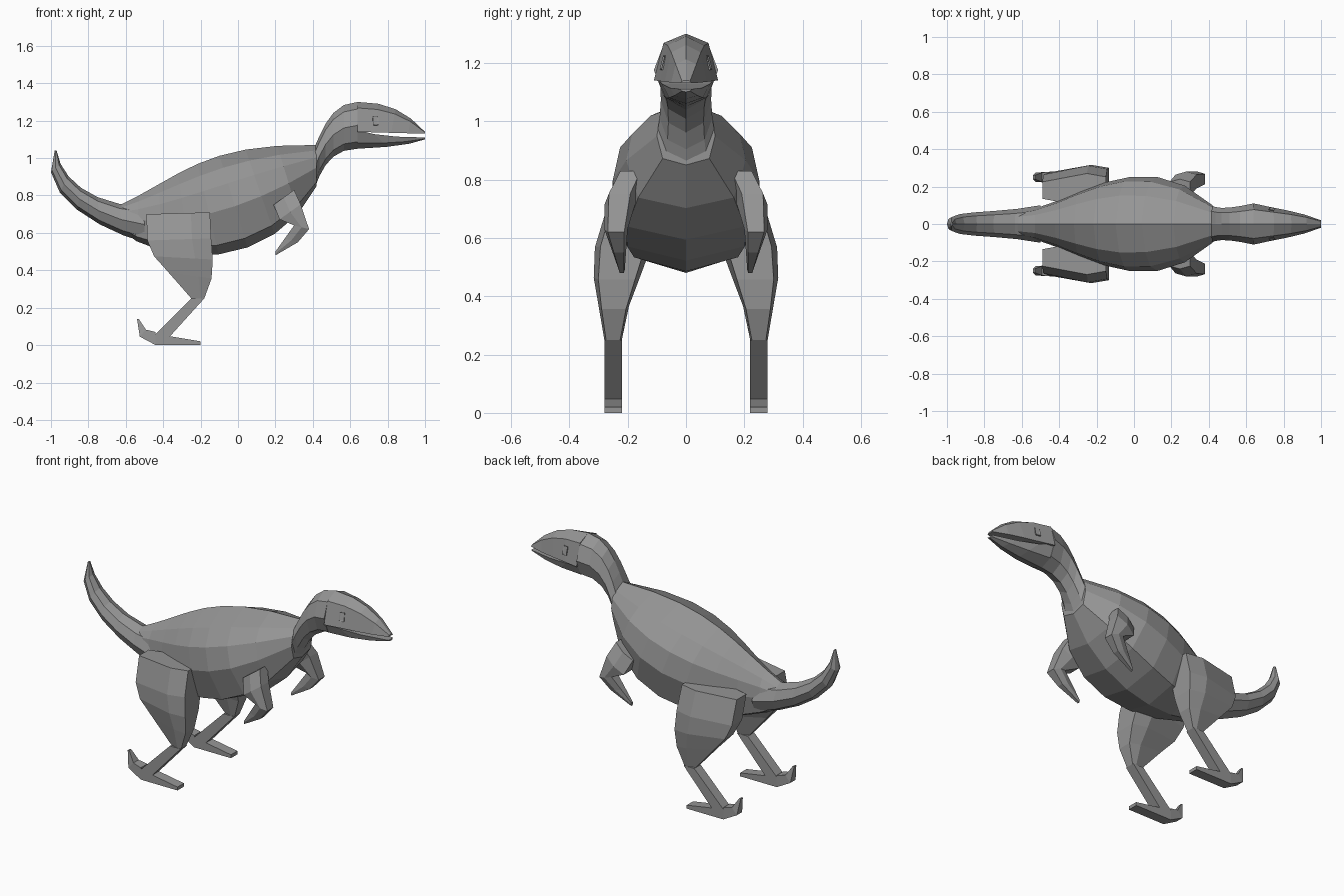
import bpy
import bmesh
from mathutils import Euler, Matrix, Vector

default_cube = bpy.data.objects.get("Cube")
if default_cube:
    bpy.data.objects.remove(default_cube, do_unlink=True)

hide = bpy.data.materials.new("grey_hide")
hide.use_nodes = True
hide.diffuse_color = (0.3, 0.3, 0.3, 1)
hide.node_tree.nodes["Principled BSDF"].inputs["Base Color"].default_value = hide.diffuse_color


def bezier(controls, t):
    """Point on a smooth curve steered by any number of control points."""
    points = [Vector(c) if isinstance(c, tuple) else c for c in controls]
    while len(points) > 1:
        points = [a * (1 - t) + b * t for a, b in zip(points, points[1:])]
    return points[0]


def finish(name, bm, paired):
    """Turn a bmesh into a flat-shaded object, mirrored to both flanks if paired."""
    bmesh.ops.recalc_face_normals(bm, faces=bm.faces)
    mesh = bpy.data.meshes.new(name)
    bm.to_mesh(mesh)
    bm.free()
    mesh.materials.append(hide)
    obj = bpy.data.objects.new(name, mesh)
    bpy.context.collection.objects.link(obj)
    if paired:
        mirror = obj.modifiers.new("both_sides", "MIRROR")
        mirror.use_axis = (False, True, False)
        mirror.use_mirror_merge = False


def loft(name, section, rings, upper, lower, width, offset=None):
    """Skin between two edge curves drawn in x and z, with a half width along the way."""
    bm = bmesh.new()
    loops = []
    for ring in range(rings + 1):
        t = ring / rings
        first, last, half = bezier(upper, t), bezier(lower, t), bezier(width, t)
        middle = bezier(offset, t) if offset else 0
        outline = [(half * side, last.lerp(first, along)) for side, along in section]
        outline += [(-side, p) for side, p in reversed(outline) if side > half / 100]
        loops.append([bm.verts.new((p.x, middle + side, p.y)) for side, p in outline])
    for a, b in zip(loops, loops[1:]):
        for i in range(len(a)):
            bm.faces.new((a[i - 1], a[i], b[i], b[i - 1]))
    bm.faces.new(loops[0])
    bm.faces.new(loops[-1])
    finish(name, bm, paired=offset is not None)


# Half cross-sections: sideways, then lengthways from upper to lower edge
barrel = [(0, 1), (.6, .87), (.9, .7), (1, .45), (.8, .1), (0, 0)]
tube = [(0, 1), (.7, .85), (1, .5), (.7, .15), (0, 0)]
dome = [(0, 1), (.7, .8), (1, 0), (0, 0)]
bowl = [(0, 1), (1, 1), (.7, .3), (0, 0)]
slab = [(.7, 1), (1, .5), (.7, 0)]
wedge = [(.5, 1), (1, .3), (.8, 0)]
box = [(1, 1), (1, 0)]

# Body, tail and neck
loft("body", barrel, rings=8,
     upper=[(-.65, .74), (-.3, .9), (-.2, 1.08), (.42, 1.07)],
     lower=[(-.65, .63), (-.4, .4), (.2, .4), (.42, .85)],
     width=[.06, .07, .47, .1])
loft("tail", tube, rings=6,
     upper=[(-.5, .74), (-.8, .75), (-.95, .9), (-.97, 1.04)],
     lower=[(-.5, .55), (-.7, .6), (-1.1, .8), (-.98, 1.04)],
     width=[.1, .05, .08, .01])
loft("neck", tube, rings=5,
     upper=[(.41, 1.06), (.45, 1.15), (.5, 1.3), (.64, 1.3)],
     lower=[(.41, .84), (.45, .95), (.5, 1.05), (.64, 1.05)],
     width=[.1, .08, .08, .11])

# Head with open mouth
loft("head", dome, rings=4,
     upper=[(.64, 1.3), (.8, 1.3), (.9, 1.25), (1, 1.14)],
     lower=[(.64, 1.14), (1, 1.13)],
     width=[.11, .08, .07, .02])
loft("lower_jaw", bowl, rings=3,
     upper=[(.64, 1.15), (.75, 1.11), (1, 1.11)],
     lower=[(.64, 1.05), (.9, 1.06), (1, 1.1)],
     width=[.1, .08, .02])

# Bent arms ending in points
loft("upper_arms", slab, rings=2,
     upper=[(.19, .75), (.2, .65), (.3, .64)],
     lower=[(.3, .83), (.33, .78), (.38, .62)],
     width=[.05, .06, .04], offset=[.19, .24, .24])
loft("forearms", slab, rings=2,
     upper=[(.3, .64), (.2, .5)],
     lower=[(.38, .62), (.35, .55), (.2, .48)],
     width=[.04, .01], offset=[.24, .22])

# Broad thighs over thin shins
loft("thighs", wedge, rings=4,
     upper=[(-.49, .7), (-.5, .45), (-.45, .5), (-.25, .25)],
     lower=[(-.15, .71), (-.15, .5), (-.1, .4), (-.18, .25)],
     width=[.09, .12, .05, .03], offset=[.18, .24, .25, .25])
loft("shins", box, rings=1,
     upper=[(-.25, .25), (-.44, .06)],
     lower=[(-.18, .25), (-.37, .04)],
     width=[.03, .03], offset=[.25, .25])

# Feet: flat toe in front, raised claw behind
loft("toes", box, rings=1,
     upper=[(-.44, .06), (-.2, .02)],
     lower=[(-.44, 0), (-.2, 0)],
     width=[.03, .03], offset=[.25, .25])
loft("heel_claws", box, rings=2,
     upper=[(-.44, .07), (-.5, .06), (-.53, .14)],
     lower=[(-.44, 0), (-.56, .02), (-.54, .14)],
     width=[.03, .03, .01], offset=[.25, .25])

# Eyes: thin plates on the cheeks with a sunken centre
eyes = bmesh.new()
tilt = Euler((.25, 0, -.2)).to_matrix()
pose = Matrix.LocRotScale(Vector((.735, .077, 1.2)), tilt, Vector((.03, .009, .05)))
bmesh.ops.create_cube(eyes, size=1, matrix=pose)
eyes.normal_update()
outer = max(eyes.faces, key=lambda face: face.normal.y)
bmesh.ops.inset_individual(eyes, faces=[outer], thickness=.007, depth=-.003)
finish("eyes", eyes, paired=True)
